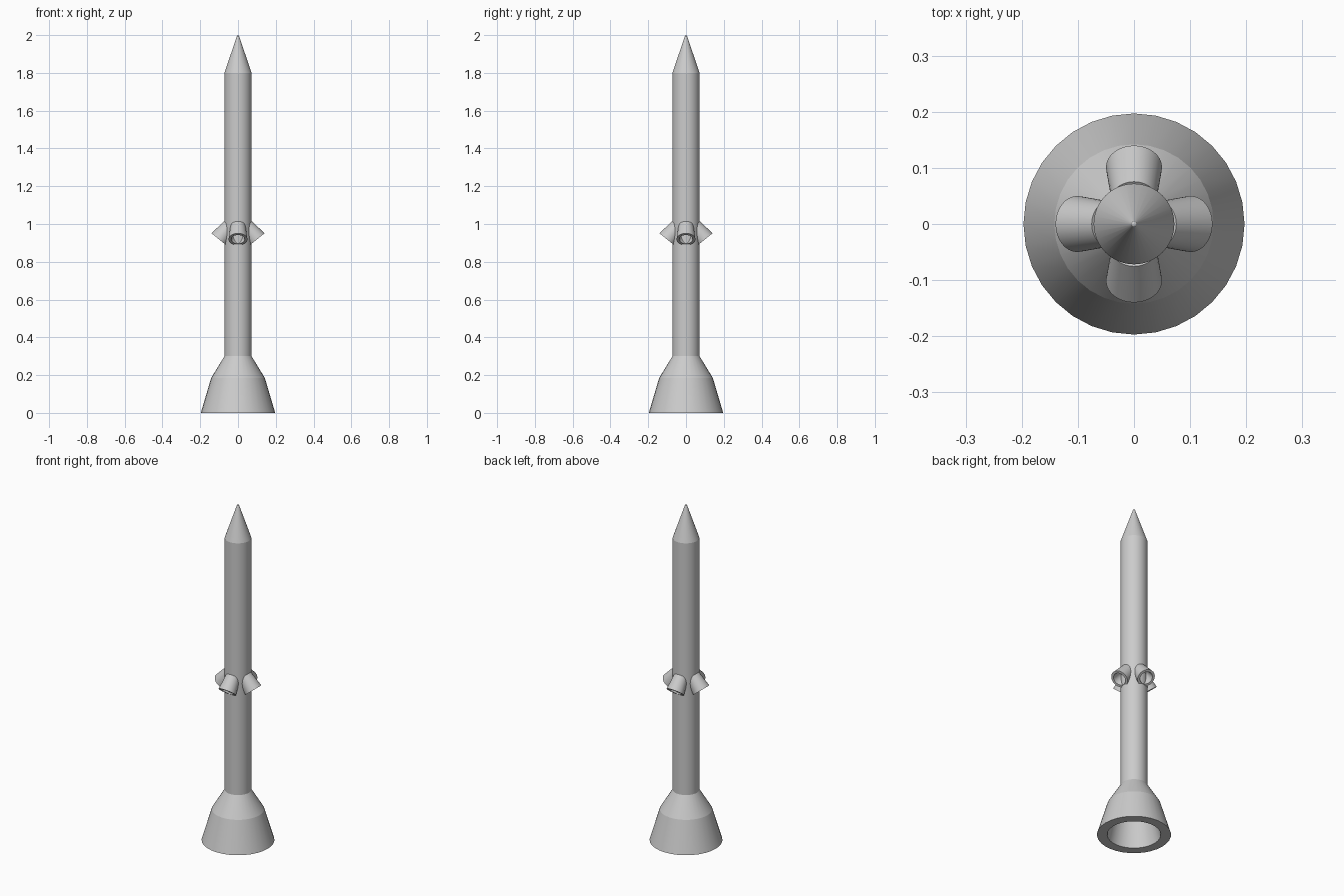
import bpy, math
from mathutils import Matrix, Vector

if "Cube" in bpy.data.objects:
    bpy.data.objects.remove(bpy.data.objects["Cube"])

SEGMENTS = 32


def lathe(name, profile, matrix=Matrix.Identity(4)):
    """Revolve (radius, z) points about z; zero radius makes a pole."""
    verts, rings, faces = [], [], []
    for r, z in profile:
        count = 1 if r == 0 else SEGMENTS
        rings.append(range(len(verts), len(verts) + count))
        for i in range(count):
            a = 2 * math.pi * i / SEGMENTS
            verts.append(matrix @ Vector((r * math.cos(a), r * math.sin(a), z)))
    for low, high in zip(rings, rings[1:]):
        for i in range(SEGMENTS):
            j = (i + 1) % SEGMENTS
            if len(low) == 1:
                faces.append((low[0], high[j], high[i]))
            elif len(high) == 1:
                faces.append((low[i], low[j], high[0]))
            else:
                faces.append((low[i], low[j], high[j], high[i]))
    mesh = bpy.data.meshes.new(name)
    mesh.from_pydata(verts, [], faces)
    obj = bpy.data.objects.new(name, mesh)
    bpy.context.collection.objects.link(obj)
    bpy.ops.object.select_all(action='DESELECT')
    obj.select_set(True)
    bpy.context.view_layer.objects.active = obj
    bpy.ops.object.shade_smooth_by_angle(angle=math.radians(13))
    return obj


# Slim tube, pointed nose and hollow flared tail in one skin
lathe("rocket_body", [
    (0, 0.27), (0.05, 0.27), (0.105, 0.18), (0.143, 0),
    (0.197, 0), (0.142, 0.185), (0.072, 0.30),
    (0.072, 1.80), (0.009, 1.985), (0.005, 1.996), (0, 2.0)])

# Four hollow side thrusters angled outward and down
nozzle = [(0, -0.06), (0.026, -0.06), (0.036, 0),
          (0.050, 0), (0.040, -0.09), (0, -0.09)]
down = math.radians(51)
for k, side in enumerate(("right", "back", "left", "front")):
    place = (Matrix.Rotation(k * math.pi / 2, 4, 'Z')
             @ Matrix.Translation((0.101, 0, 0.919))
             @ Matrix.Rotation(math.pi / 2 + down, 4, 'Y'))
    lathe("thruster_" + side, nozzle, place)
